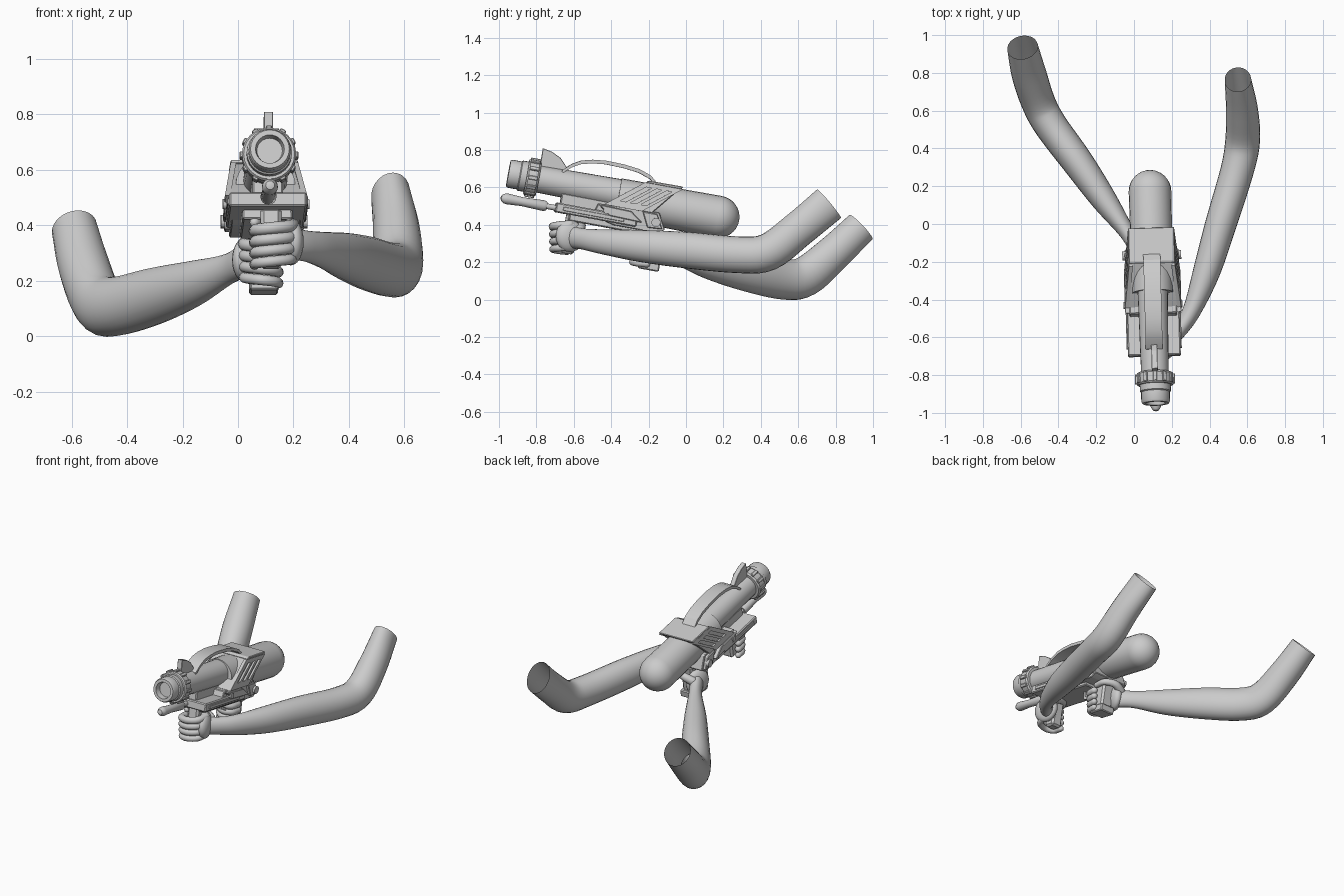
import bpy, bmesh, math
from mathutils import Vector, Matrix

if "Cube" in bpy.data.objects:
    bpy.data.objects.remove(bpy.data.objects["Cube"])

grey = bpy.data.materials.new("plain_grey")
grey.use_nodes = True
grey.diffuse_color = (0.6, 0.6, 0.6, 1)
grey.node_tree.nodes["Principled BSDF"].inputs["Base Color"].default_value = (0.6, 0.6, 0.6, 1)

# Blaster frame: local Y runs from muzzle to rear along the tilted axis
GUN = (Matrix.Translation((0.115, -0.95, 0.675))
       @ Matrix.Rotation(0.027, 4, 'Z') @ Matrix.Rotation(-0.183, 4, 'X'))
WORLD = Matrix.Identity(4)


def finish(bm, name, frame=GUN, angle=35):
    bmesh.ops.recalc_face_normals(bm, faces=bm.faces)
    bm.transform(frame)
    mesh = bpy.data.meshes.new(name)
    bm.to_mesh(mesh)
    bm.free()
    mesh.materials.append(grey)
    ob = bpy.data.objects.new(name, mesh)
    bpy.context.collection.objects.link(ob)
    bpy.ops.object.select_all(action='DESELECT')
    ob.select_set(True)
    bpy.context.view_layer.objects.active = ob
    bpy.ops.object.shade_smooth_by_angle(angle=math.radians(angle))
    return ob


def lathe(name, profile, z=0.0, segs=24):
    """Spin (radius, y) points about the barrel axis."""
    bm = bmesh.new()
    pts = [bm.verts.new((r, y, z)) for r, y in profile]
    edges = [bm.edges.new(p) for p in zip(pts, pts[1:])]
    bmesh.ops.spin(bm, geom=pts + edges, cent=(0, 0, z), axis=(0, 1, 0),
                   angle=math.tau, steps=segs)
    bmesh.ops.remove_doubles(bm, verts=bm.verts, dist=1e-4)
    return finish(bm, name)


def prism(name, outline, x0, x1, lean=0.0, bevel=0.004):
    """Extrude a (y, z) outline from x0 to x1; lean widens it downwards."""
    bm = bmesh.new()
    a = [bm.verts.new((x0, y, z)) for y, z in outline]
    b = [bm.verts.new((x1, y, z)) for y, z in outline]
    bm.faces.new(a)
    bm.faces.new(b[::-1])
    for i in range(len(a)):
        j = (i + 1) % len(a)
        bm.faces.new((a[i], b[i], b[j], a[j]))
    for v in bm.verts:
        v.co.x += math.copysign((0.095 - v.co.z) * lean, v.co.x)
    if bevel:
        bmesh.ops.bevel(bm, geom=bm.edges[:], offset=bevel, segments=1, affect='EDGES')
    return finish(bm, name, angle=20)


def box(name, x, y, z, bevel=0.006):
    return prism(name, [(y[0], z[0]), (y[1], z[0]), (y[1], z[1]), (y[0], z[1])],
                 x[0], x[1], bevel=bevel)


def catmull(p, t):
    a, b, c, d = p
    return 0.5 * (2 * b + (c - a) * t + (2 * a - 5 * b + 4 * c - d) * t * t
                  + (3 * b - a - 3 * c + d) * t ** 3)


def tube(name, stations, frame=WORLD, steps=5, segs=20, capped=True):
    """Sweep an ellipse through (point, side radius, upright radius) stations."""
    keys = [Vector((*p, rs, ru)) for p, rs, ru in stations]
    keys = [2 * keys[0] - keys[1]] + keys + [2 * keys[-1] - keys[-2]]
    path = [catmull(keys[i:i + 4], s / steps)
            for i in range(len(keys) - 3) for s in range(steps)] + [keys[-2]]
    if capped:
        # Rounded tips
        def tip(end, inner):
            out = (end.xyz - inner.xyz).normalized() * end[3]
            return [Vector((*(end.xyz + out * math.sin(a)), end[3] * math.cos(a),
                            end[4] * math.cos(a))) for a in (0.5, 1.0, 1.4)]
        path = tip(path[0], path[1])[::-1] + path + tip(path[-1], path[-2])
    bm = bmesh.new()
    rings = []
    for i, p in enumerate(path):
        along = path[min(i + 1, len(path) - 1)].xyz - path[max(i - 1, 0)].xyz
        side = along.cross(Vector((0, 0, 1))).normalized()
        up = side.cross(along).normalized()
        ring = []
        for k in range(segs):
            a = math.tau * k / segs
            ring.append(bm.verts.new(p.xyz + side * p[3] * math.cos(a) + up * p[4] * math.sin(a)))
        rings.append(ring)
    for r, q in zip(rings, rings[1:]):
        for k in range(segs):
            bm.faces.new((r[k], r[k - 1], q[k - 1], q[k]))
    if capped:
        bm.faces.new(rings[0])
        bm.faces.new(rings[-1])
    return finish(bm, name, frame, 60)


def ball(name, centre, size, turn=0.0):
    bm = bmesh.new()
    bmesh.ops.create_uvsphere(bm, u_segments=20, v_segments=12, radius=1)
    return finish(bm, name, Matrix.Translation(centre) @ Matrix.Rotation(turn, 4, 'Z')
                  @ Matrix.Diagonal((*size, 1)), 60)


# Barrel, muzzle cap and grip ring
lathe("barrel", [(0, 0.1), (0.072, 0.1), (0.082, 0.75), (0, 0.75)])
lathe("muzzle_cap", [(0, 0.035), (0.046, 0.035), (0.052, 0), (0.07, 0), (0.076, 0.012),
                     (0.076, 0.06), (0.082, 0.065), (0.082, 0.11), (0, 0.11)])
lathe("cap_ring", [(0.07, 0.098), (0.092, 0.098), (0.098, 0.106), (0.098, 0.155),
                   (0.09, 0.165), (0.07, 0.165)])
for i in range(12):
    knob = box("ring_knob", (-0.011, 0.011), (0.105, 0.158), (0.09, 0.106), 0.003)
    knob.data.transform(GUN @ Matrix.Rotation(math.tau * i / 12, 4, 'Y') @ GUN.inverted())

# Rear tank with a domed end
dome = [(0.113 * math.cos(a * math.pi / 16), 1.145 + 0.115 * math.sin(a * math.pi / 16))
        for a in range(9)]
lathe("rear_tank", [(0, 0.6), (0.108, 0.6)] + dome, z=-0.024)

# Sight fin and carrying strap
prism("sight_fin", [(0.16, 0.05), (0.157, 0.166), (0.209, 0.156), (0.26, 0.132),
                    (0.3, 0.09), (0.3, 0.06)], -0.016, 0.016, bevel=0.002)
strap = [(0.28, 0.07), (0.325, 0.112), (0.37, 0.138), (0.43, 0.154), (0.5, 0.162),
         (0.6, 0.16), (0.685, 0.15), (0.75, 0.128), (0.79, 0.095)]
prism("carry_strap", strap + [(y, z - 0.02) for y, z in strap[::-1]], -0.045, 0.045, bevel=0)

# Shell over the tank: leaning sides, rails and slanted bars leaving slots
prism("shell", [(0.53, -0.07), (0.745, 0.085), (0.92, 0.09), (0.79, -0.07)],
      -0.108, 0.108, lean=0.17)
prism("shell_roof", [(0.735, 0.083), (0.745, 0.098), (0.93, 0.1), (0.922, 0.083)], -0.122, 0.122)
prism("lower_body", [(0.5, -0.07), (0.83, -0.06), (0.875, -0.145), (0.84, -0.17),
                     (0.6, -0.17), (0.48, -0.14)], -0.125, 0.125)


def slanted(y0, y1, t0, t1):
    """Parallelogram along the slope of the shell, t from bottom to top."""
    at = lambda y, t: (y + 0.195 * t, -0.07 + 0.155 * t)
    return [at(y0, t0), at(y1, t0), at(y1, t1), at(y0, t1)]


for s in (-1, 1):
    bars = [(0.53, 0.57, 0, 1), (0.6, 0.625, 0, 1), (0.655, 0.68, 0, 1), (0.71, 0.735, 0, 1),
            (0.53, 0.735, 0, 0.22), (0.53, 0.735, 0.85, 1)]
    for bar in bars:
        prism("shell_bar", slanted(*bar), s * 0.1, s * 0.12, lean=0.17, bevel=0)
    # Side panel and round bosses on the lower body
    prism("side_panel", [(0.5, -0.075), (0.68, -0.08), (0.75, -0.13), (0.57, -0.125)],
          s * 0.12, s * 0.15)
    prism("rear_panel", [(0.74, -0.07), (0.82, -0.07), (0.86, -0.145), (0.78, -0.15)],
          s * 0.12, s * 0.143)
    for y, z, r in ((0.55, -0.1, 0.018), (0.82, -0.115, 0.024)):
        disc = [(y + r * math.cos(k * math.tau / 14), z + r * math.sin(k * math.tau / 14))
                for k in range(14)]
        prism("boss", disc, s * 0.12, s * 0.156, bevel=0)
    # Fore-end rails
    box("fore_rail", (s * 0.138, s * 0.146), (0.32, 0.65), (-0.143, -0.122), 0.002)

# Fore-end, pump rod and grips
box("fore_end", (-0.14, 0.14), (0.28, 0.72), (-0.158, -0.106))
box("fore_keel", (-0.09, 0.09), (0.36, 0.75), (-0.19, -0.15))
box("barrel_cradle", (-0.055, 0.055), (0.3, 0.7), (-0.12, -0.05))
lathe("pump_handle", [(0, -0.018), (0.016, -0.012), (0.027, 0.006), (0.029, 0.02), (0.024, 0.1),
                      (0.029, 0.22), (0.022, 0.235), (0, 0.235)], z=-0.135, segs=16)
lathe("pump_rod", [(0, 0.22), (0.015, 0.22), (0.015, 0.32), (0, 0.32)], z=-0.135, segs=12)
box("front_grip", (-0.025, 0.05), (0.345, 0.42), (-0.365, -0.15), 0.012)
box("rear_grip", (-0.045, 0.04), (0.785, 0.87), (-0.35, -0.15), 0.012)
box("grip_base", (-0.053, 0.05), (0.775, 0.885), (-0.372, -0.325))
guard = [(0.64, -0.16), (0.66, -0.24), (0.72, -0.26), (0.79, -0.25)]
prism("trigger_guard", guard + [(y + 0.012, z + 0.014) for y, z in guard[::-1]],
      -0.02, 0.02, bevel=0)
prism("trigger", [(0.715, -0.16), (0.74, -0.16), (0.728, -0.225), (0.715, -0.225)],
      -0.01, 0.01, bevel=0.002)

# Arms, open at the shoulder
tube("left_arm", [((0.55, 0.765, 0.513), 0.07, 0.1), ((0.572, 0.6, 0.375), 0.085, 0.097),
                  ((0.575, 0.44, 0.255), 0.092, 0.1), ((0.545, 0.28, 0.24), 0.088, 0.098),
                  ((0.46, 0, 0.265), 0.083, 0.097), ((0.385, -0.25, 0.288), 0.072, 0.085),
                  ((0.31, -0.45, 0.31), 0.05, 0.066), ((0.245, -0.555, 0.325), 0.042, 0.056),
                  ((0.18, -0.62, 0.335), 0.04, 0.06)], capped=False, segs=24)
tube("right_arm", [((-0.59, 0.935, 0.388), 0.082, 0.09), ((-0.555, 0.79, 0.25), 0.092, 0.097),
                   ((-0.505, 0.64, 0.125), 0.09, 0.108), ((-0.44, 0.52, 0.108), 0.088, 0.107),
                   ((-0.3, 0.33, 0.145), 0.083, 0.103), ((-0.16, 0.13, 0.19), 0.068, 0.083),
                   ((-0.04, -0.04, 0.24), 0.042, 0.056), ((0.02, -0.14, 0.27), 0.04, 0.06)],
     capped=False, segs=24)

# Hands: palm, four curled fingers and a thumb around each grip
ball("left_palm", (0.19, -0.62, 0.34), (0.043, 0.08, 0.085), 0.3)
ball("right_palm", (0.025, -0.155, 0.275), (0.04, 0.08, 0.08), -0.35)
left_curl = [(0.2, -0.62), (0.185, -0.685), (0.125, -0.712), (0.07, -0.69), (0.06, -0.635)]
right_curl = [(0.02, -0.17), (0.03, -0.24), (0.085, -0.285), (0.135, -0.265), (0.145, -0.21)]
for side, curl, top in (("left", left_curl, 0.402), ("right", right_curl, 0.335)):
    for i in range(4):
        r = 0.022 - 0.001 * i
        tube(side + "_finger", [((x, y, top - 0.04 * i - 0.006 * k), r, r)
                                for k, (x, y) in enumerate(curl)], steps=4, segs=12)
tube("left_thumb", [((0.2, -0.57, 0.37), 0.028, 0.028), ((0.15, -0.56, 0.4), 0.024, 0.024),
                    ((0.09, -0.575, 0.41), 0.02, 0.02), ((0.06, -0.62, 0.41), 0.018, 0.018)],
     steps=4, segs=12)
tube("right_thumb", [((0.02, -0.1, 0.3), 0.028, 0.028), ((0.08, -0.085, 0.325), 0.024, 0.024),
                     ((0.14, -0.12, 0.335), 0.02, 0.02), ((0.15, -0.18, 0.335), 0.018, 0.018)],
     steps=4, segs=12)
